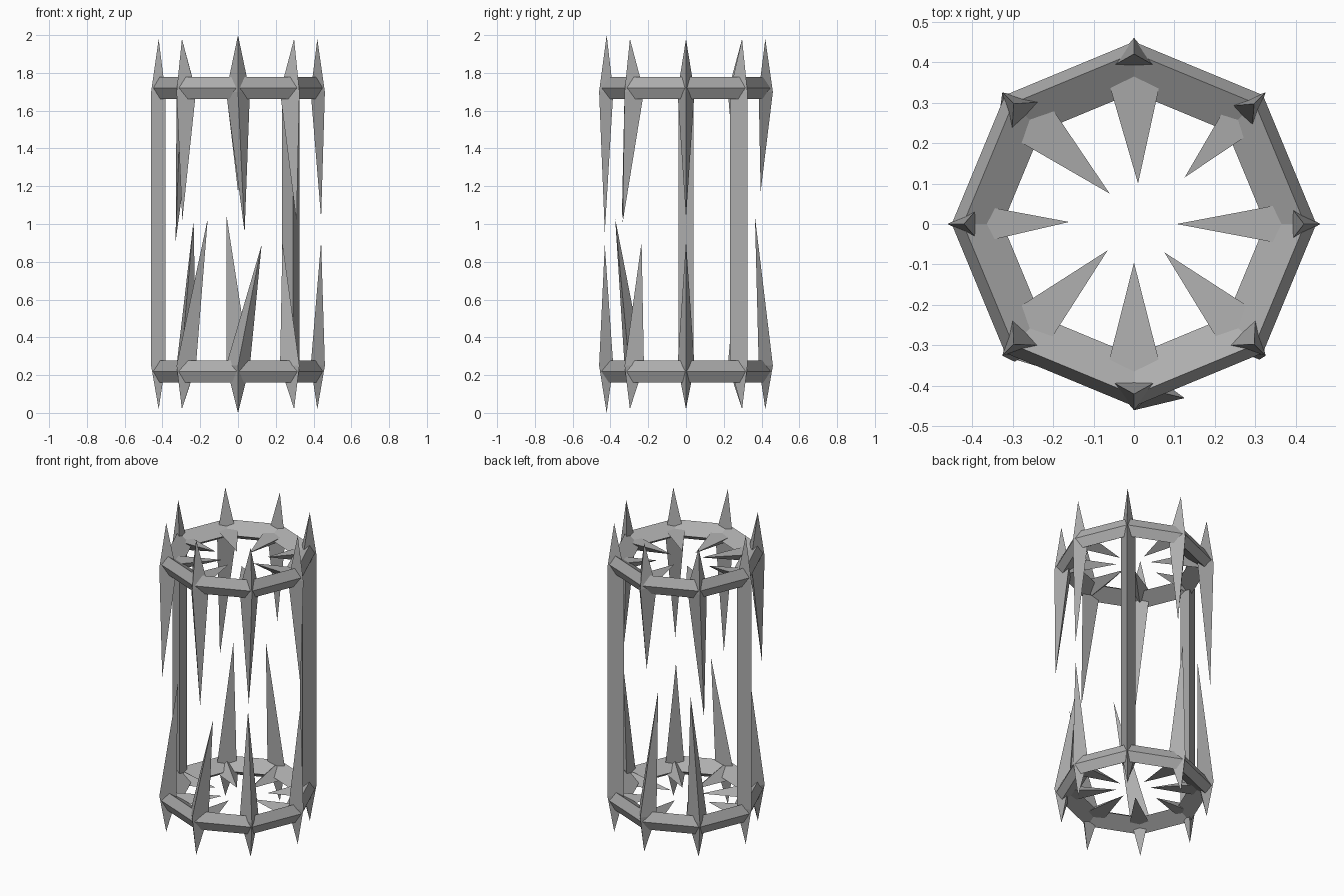
import bpy, bmesh, math
from mathutils import Vector

cube = bpy.data.objects.get("Cube")
if cube:
    bpy.data.objects.remove(cube, do_unlink=True)

# One plain grey for everything
grey = bpy.data.materials.new("grey")
grey.use_nodes = True
COL = (0.42, 0.42, 0.42, 1)
grey.diffuse_color = COL
bsdf = grey.node_tree.nodes["Principled BSDF"]
bsdf.inputs["Base Color"].default_value = COL
bsdf.inputs["Roughness"].default_value = 0.8


def finish(name, bm):
    bmesh.ops.recalc_face_normals(bm, faces=bm.faces)
    me = bpy.data.meshes.new(name)
    bm.to_mesh(me)
    bm.free()
    me.materials.append(grey)
    ob = bpy.data.objects.new(name, me)
    bpy.context.collection.objects.link(ob)
    return ob


def polar(angle, r, side, z):
    """Point at radius r on the corner direction, shifted sideways."""
    c, s = math.cos(angle), math.sin(angle)
    return Vector((r * c - side * s, r * s + side * c, z))


def ring(name, zc):
    """Octagonal ring with a four-sided cross-section (apothem, height)."""
    section = [(0.416, 0), (0.39, 0.058), (0.30, 0), (0.39, -0.058)]
    bm = bmesh.new()
    loops = []
    for k in range(8):
        a = k * math.pi / 4
        loops.append([bm.verts.new(polar(a, r / math.cos(math.pi / 8), 0, zc + z))
                      for r, z in section])
    for k in range(8):
        p, q = loops[k], loops[(k + 1) % 8]
        for i in range(4):
            j = (i + 1) % 4
            bm.faces.new((p[i], q[i], q[j], p[j]))
    return finish(name, bm)


def spike(name, base, tip):
    """Three-sided spike."""
    bm = bmesh.new()
    b = [bm.verts.new(v) for v in base]
    t = bm.verts.new(tip)
    bm.faces.new(b)
    for i in range(3):
        bm.faces.new((b[i], b[(i + 1) % 3], t))
    return finish(name, bm)


def post(name, low, high):
    """Three-sided post between two triangles."""
    bm = bmesh.new()
    a = [bm.verts.new(v) for v in low]
    b = [bm.verts.new(v) for v in high]
    bm.faces.new(a)
    bm.faces.new(b)
    for i in range(3):
        j = (i + 1) % 3
        bm.faces.new((a[i], a[j], b[j], b[i]))
    return finish(name, bm)


TOP, BOTTOM = 1.72, 0.22          # ring heights
TOP_WAIST, BOTTOM_WAIST = 1.70, 0.25  # widest level of the corner spikes
ring("top_ring", TOP)
ring("bottom_ring", BOTTOM)

# Per corner: half width, inner tip, hanging tip, rising tip (None = post)
corners = [
    (0.045, (0.105, 0.0), (0.44, 0.0, 1.03), (0.44, 0.0, 0.91)),
    (0.042, (0.125, 0.115), None, None),
    (0.062, (0.01, 0.10), (0.0, 0.395, 1.17), (-0.06, 0.365, 1.04)),
    (0.057, (-0.06, 0.075), (-0.33, 0.29, 0.91), (-0.235, 0.29, 1.02)),
    (0.040, (-0.16, 0.005), None, None),
    (0.055, (-0.065, -0.065), (-0.295, -0.34, 1.02), (-0.16, -0.375, 1.03)),
    (0.063, (0.0, -0.095), (0.035, -0.43, 0.955), (0.125, -0.43, 0.89)),
    (0.055, (0.075, -0.07), (0.31, -0.335, 1.01), (0.235, -0.235, 0.905)),
]

for k, (hw, inner, hang, rise) in enumerate(corners):
    a = k * math.pi / 4
    n = k + 1
    inner_r = 0.37 if k % 2 else 0.385

    def triangle(z):
        return [polar(a, 0.46, 0, z), polar(a, inner_r, hw, z), polar(a, inner_r, -hw, z)]

    # Short outer spikes above and below
    extra = 0.02 if k == 6 else 0
    spike(f"upper_spike_{n}", triangle(TOP_WAIST), polar(a, 0.42, 0, 1.98 + extra))
    spike(f"lower_spike_{n}", triangle(BOTTOM_WAIST), polar(a, 0.42, 0, 0.02 - extra))

    # Long spikes between the rings, or a full post
    if hang:
        spike(f"hanging_spike_{n}", triangle(TOP_WAIST), hang)
        spike(f"rising_spike_{n}", triangle(BOTTOM_WAIST), rise)
    else:
        post(f"post_{n}", triangle(BOTTOM_WAIST), triangle(TOP_WAIST))

    # Teeth pointing to the middle, mirrored between the rings
    w = max(0.046, hw * 1.15)
    for name, zc, s in (("top_tooth", TOP, 1), ("bottom_tooth", BOTTOM, -1)):
        base = [polar(a, 0.38, w, zc + 0.025 * s), polar(a, 0.38, -w, zc + 0.025 * s),
                polar(a, 0.38, 0, zc - 0.045 * s)]
        spike(f"{name}_{n}", base, (*inner, zc))
